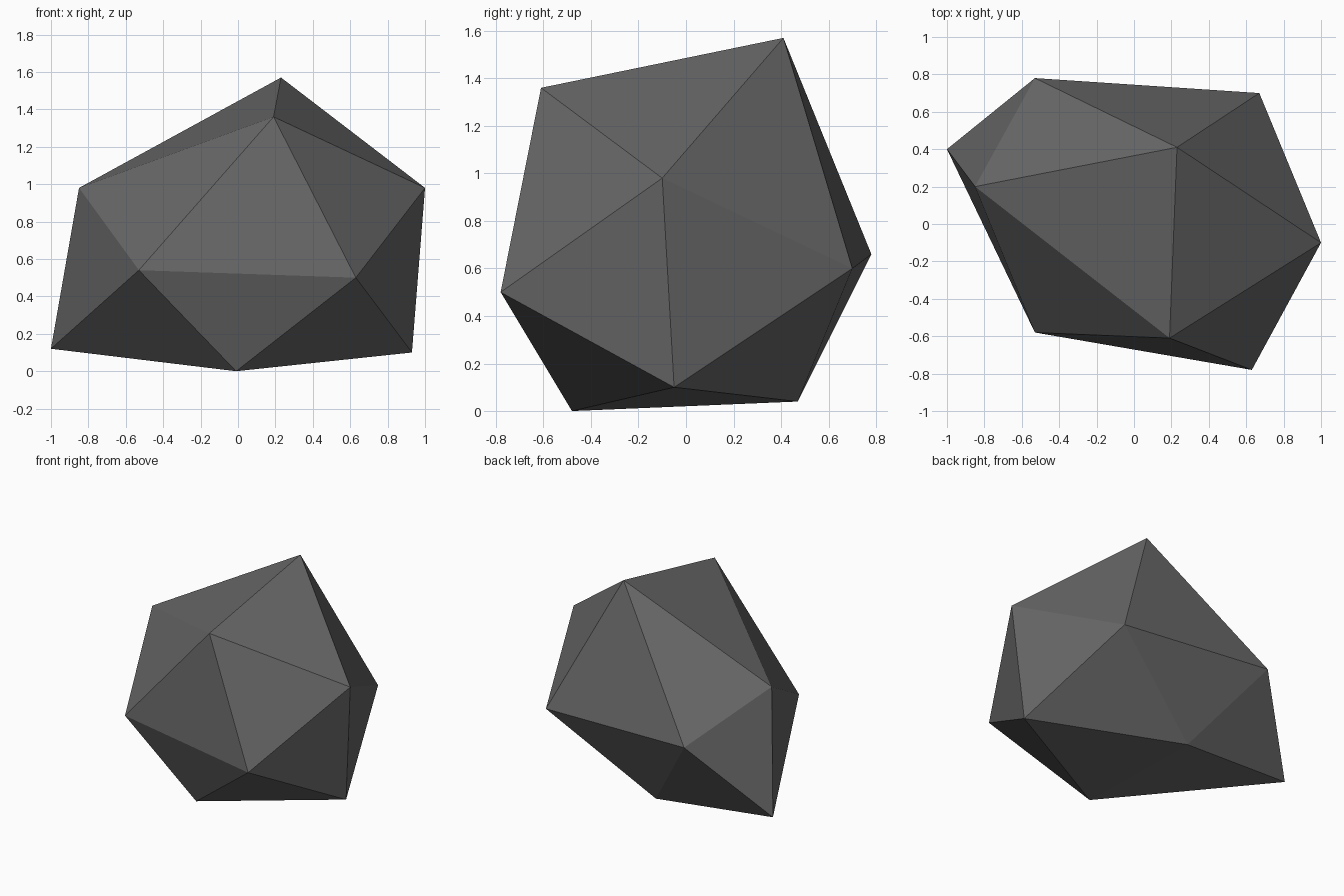
import bpy
import bmesh

cube = bpy.data.objects.get("Cube")
if cube:
    bpy.data.objects.remove(cube, do_unlink=True)

# One dark stone colour
stone = bpy.data.materials.new("dark_grey_stone")
stone.use_nodes = True
colour = (0.135, 0.135, 0.135, 1.0)
stone.diffuse_color = colour
bsdf = next(n for n in stone.node_tree.nodes if n.type == "BSDF_PRINCIPLED")
bsdf.inputs["Base Color"].default_value = colour
bsdf.inputs["Roughness"].default_value = 0.9

# Peak, two staggered rings of corners (counterclockwise) and a foot
peak = (0.23, 0.41, 1.57)
upper = [(0.19, -0.61, 1.36), (1.0, -0.10, 0.98), (0.67, 0.70, 0.60),
         (-0.53, 0.78, 0.66), (-0.85, 0.20, 0.98)]
lower = [(0.63, -0.78, 0.50), (0.93, -0.05, 0.10), (-0.08, 0.47, 0.04),
         (-1.0, 0.40, 0.12), (-0.53, -0.58, 0.54)]
foot = (-0.01, -0.48, 0.0)

# Irregular twenty-sided boulder
bm = bmesh.new()
top = bm.verts.new(peak)
base = bm.verts.new(foot)
up = [bm.verts.new(p) for p in upper]
low = [bm.verts.new(p) for p in lower]
for i in range(len(up)):
    j = (i + 1) % len(up)
    bm.faces.new((top, up[i], up[j]))
    bm.faces.new((up[i], low[i], up[j]))
    bm.faces.new((low[i], low[j], up[j]))
    bm.faces.new((base, low[j], low[i]))
bmesh.ops.recalc_face_normals(bm, faces=bm.faces)

mesh = bpy.data.meshes.new("boulder")
bm.to_mesh(mesh)
bm.free()
mesh.materials.append(stone)
boulder = bpy.data.objects.new("boulder", mesh)
bpy.context.collection.objects.link(boulder)
